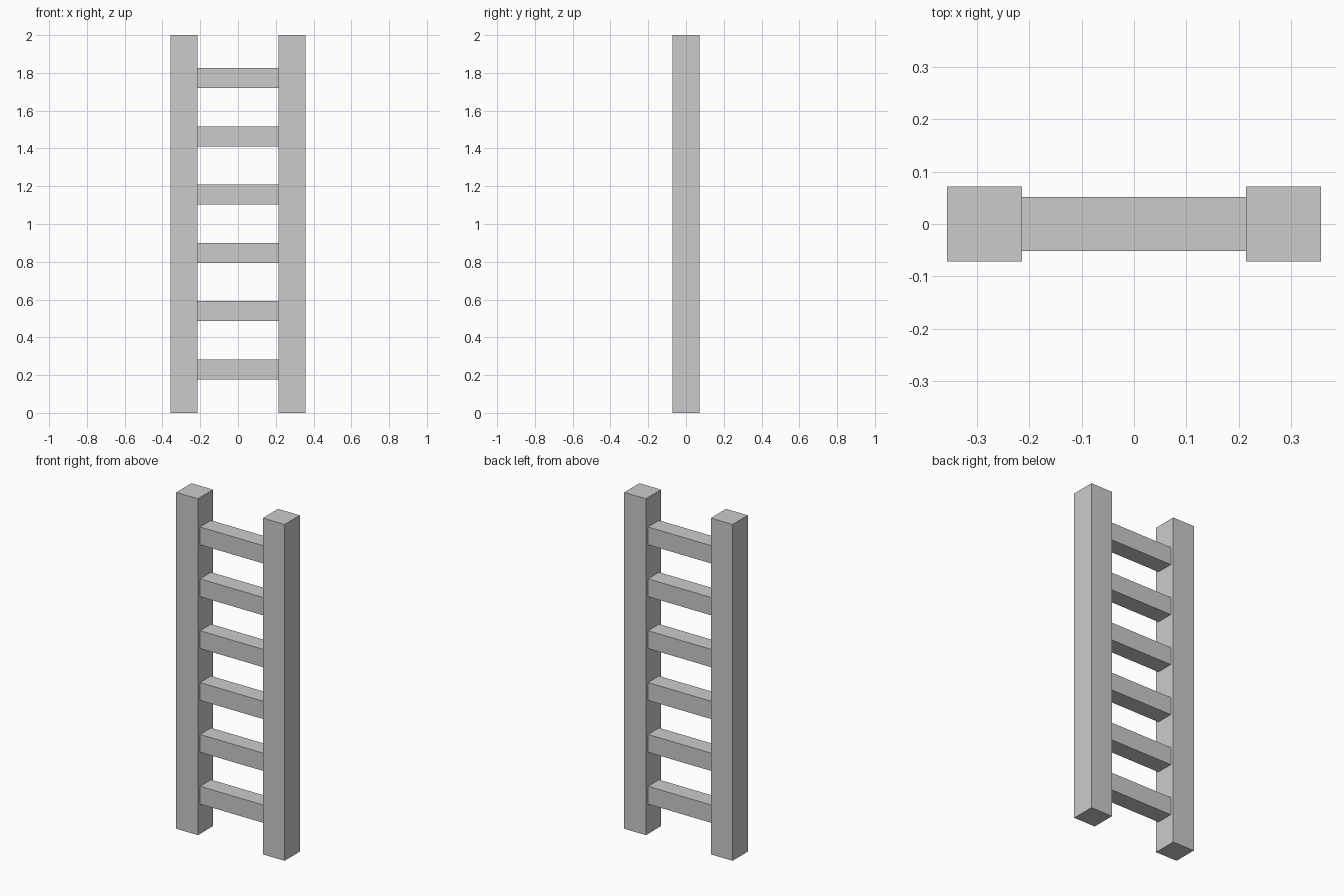
import bpy

if "Cube" in bpy.data.objects:
    bpy.data.objects.remove(bpy.data.objects["Cube"])

RAIL_W, HEIGHT, RAIL_X = 0.143, 2.0, 0.285
RUNG_D, RUNG_H = 0.103, 0.106
RUNG_COUNT, FIRST_Z, LAST_Z = 6, 0.23, 1.772


def box(name, size, location):
    bpy.ops.mesh.primitive_cube_add(size=1, location=location)
    obj = bpy.context.object
    obj.name = name
    obj.scale = size
    bpy.ops.object.transform_apply(location=False, rotation=False, scale=True)
    return obj


# Upright side rails
for side, label in ((-1, "left"), (1, "right")):
    box(f"{label}_rail", (RAIL_W, RAIL_W, HEIGHT), (side * RAIL_X, 0, HEIGHT / 2))

# Evenly spaced rungs between the inner rail faces
rung_length = 2 * RAIL_X - RAIL_W
step = (LAST_Z - FIRST_Z) / (RUNG_COUNT - 1)
for i in range(RUNG_COUNT):
    box(f"rung_{i + 1}", (rung_length, RUNG_D, RUNG_H), (0, 0, FIRST_Z + i * step))
